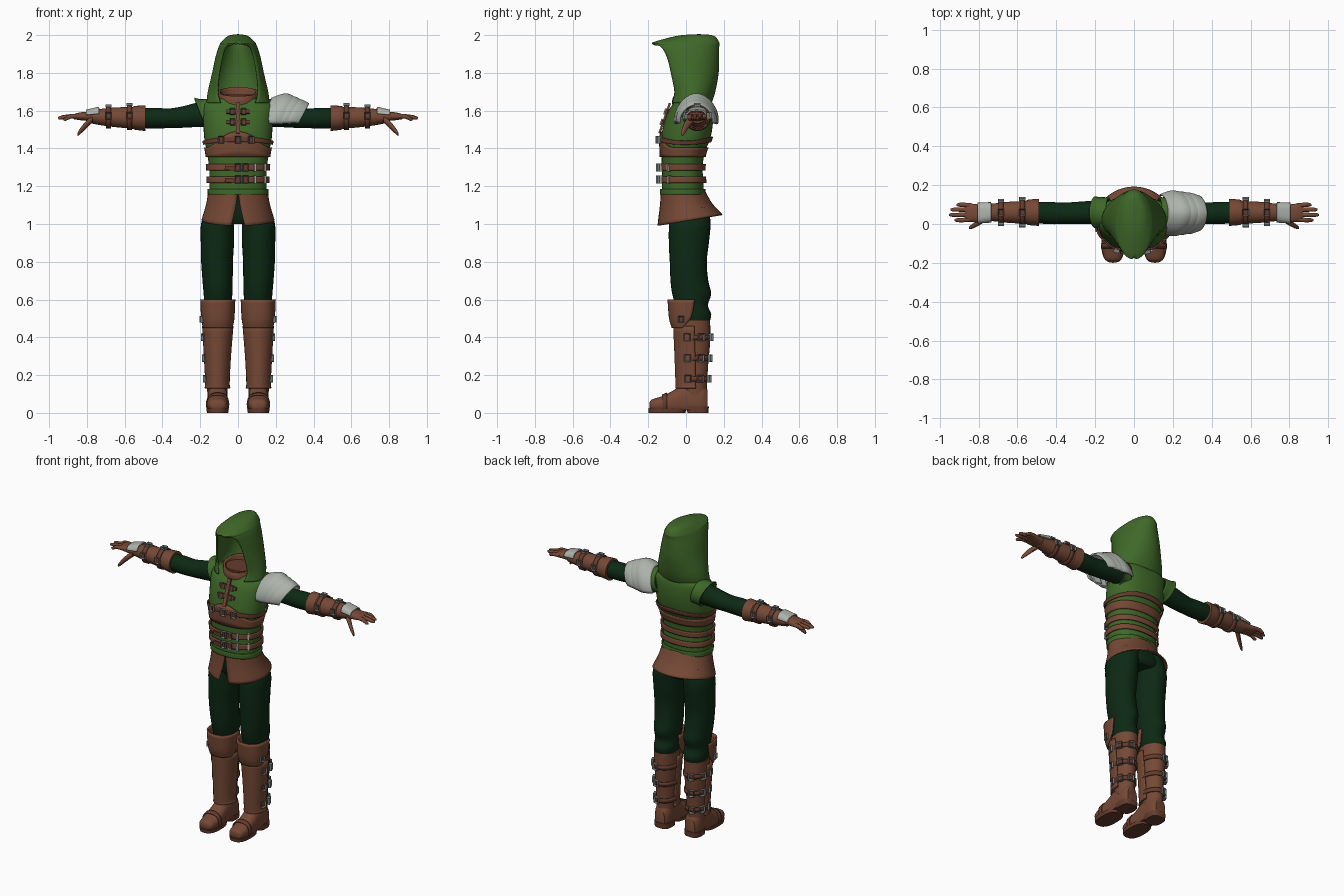
import bpy, bmesh, math
from mathutils import Vector, Matrix

cube = bpy.data.objects.get("Cube")
if cube:
    bpy.data.objects.remove(cube, do_unlink=True)


def material(name, rgb):
    m = bpy.data.materials.new(name)
    m.use_nodes = True
    m.diffuse_color = (*rgb, 1)
    bsdf = m.node_tree.nodes["Principled BSDF"]
    bsdf.inputs["Base Color"].default_value = (*rgb, 1)
    bsdf.inputs["Roughness"].default_value = 0.8
    return m


GREEN = material("moss green cloth", (0.05, 0.14, 0.022))
DARK = material("dark green cloth", (0.004, 0.022, 0.007))
BROWN = material("brown leather", (0.18, 0.066, 0.036))
STRAP = material("strap leather", (0.13, 0.045, 0.026))
METAL = material("buckle metal", (0.17, 0.2, 0.19))
PALE = material("pale steel", (0.42, 0.45, 0.41))
parts = []


def finish(name, bm, mats, mirror=False, thick=0):
    me = bpy.data.meshes.new(name)
    bm.to_mesh(me)
    bm.free()
    ob = bpy.data.objects.new(name, me)
    bpy.context.collection.objects.link(ob)
    for m in mats:
        me.materials.append(m)
    if thick:
        s = ob.modifiers.new("thickness", 'SOLIDIFY')
        s.thickness, s.offset = thick, 0
    if mirror:
        ob.modifiers.new("mirror", 'MIRROR').use_mirror_merge = False
    parts.append(ob)
    return ob


def smooth(rows, steps=4):
    """Catmull-Rom interpolation between section tuples."""
    rows = [tuple(r) + (0,) * (7 - len(r)) for r in rows]
    out = []
    for i in range(len(rows) - 1):
        a, b, c, d = rows[max(i - 1, 0)], rows[i], rows[i + 1], rows[min(i + 2, len(rows) - 1)]
        for k in range(steps):
            t = k / steps
            out.append(tuple(q + 0.5 * t * ((r - p) + t * ((2 * p - 5 * q + 4 * r - s) + t * (3 * (q - r) + s - p)))
                             for p, q, r, s in zip(a, b, c, d)))
    return out + [rows[-1]]


def oval(ru, rv, a, power):
    f = lambda c: math.copysign(abs(c) ** (2 / power), c)
    return max(ru, 0) * f(math.cos(a)), max(rv, 0) * f(math.sin(a))


def skin(bm, grid):
    vs = [[bm.verts.new(p) for p in row] for row in grid]
    for r0, r1 in zip(vs, vs[1:]):
        for j in range(len(r0) - 1):
            bm.faces.new((r0[j], r0[j + 1], r1[j + 1], r1[j]))
    bmesh.ops.remove_doubles(bm, verts=bm.verts, dist=1e-5)


def loft(name, rows, mat, axis='Z', n=28, power=2, thick=0, mirror=False, face=-90, steps=4, floor=None):
    """Sections: along, centre u, centre v, radius u, radius v, gap angle, tilt."""
    grid = []
    for t, u, v, ru, rv, gap, tilt in smooth(rows, steps):
        gap, row = max(gap, 0), []
        for j in range(n + 1):
            a = math.radians(face) + gap + (2 * math.pi - 2 * gap) * j / n
            du, dv = oval(ru, rv, a, power)
            w = t + tilt * dv
            p = {'Z': (u + du, v + dv, w), 'X': (w, u + du, v + dv), 'Y': (u + du, w, v + dv)}[axis]
            row.append(p if floor is None else (p[0], p[1], max(p[2], floor)))
        grid.append(row)
    bm = bmesh.new()
    skin(bm, grid)
    if not thick:
        bmesh.ops.holes_fill(bm, edges=[e for e in bm.edges if e.is_boundary], sides=0)
        bmesh.ops.recalc_face_normals(bm, faces=bm.faces)
    return finish(name, bm, [mat], mirror, thick)


def plate(name, loc, normal, size, mats, mirror=False, spin=0):
    """Small slab facing a direction; with two materials it becomes a framed buckle."""
    bm = bmesh.new()
    bmesh.ops.create_cube(bm, size=1, matrix=Matrix.Diagonal((*size, 1)))
    if len(mats) > 1:
        top = max(bm.faces, key=lambda f: f.calc_center_median().z)
        bmesh.ops.inset_region(bm, faces=[top], thickness=min(size[:2]) * 0.25)
        top.material_index = 1
        bmesh.ops.translate(bm, verts=top.verts, vec=(0, 0, -size[2] * 0.6))
    rot = Vector(normal).to_track_quat('Z', 'Y').to_matrix().to_4x4()
    bm.transform(Matrix.Translation(loc) @ rot @ Matrix.Rotation(spin, 4, 'Z'))
    return finish(name, bm, mats, mirror)


# Tunic body
TORSO = [(1.15, 0, -.018, .15, .11), (1.22, 0, -.018, .152, .11), (1.3, 0, -.02, .153, .108),
         (1.38, 0, -.015, .165, .115), (1.45, 0, -.002, .178, .13), (1.53, 0, .012, .184, .13),
         (1.6, 0, .025, .188, .118), (1.64, 0, .035, .178, .1), (1.665, 0, .035, .12, .085), (1.675, 0, .035, .08, .06)]
POWER = 2.3
loft("tunic_body", TORSO, GREEN, n=40, power=POWER)
FINE = smooth(TORSO, 8)


def torso_at(z):
    for a, b in zip(FINE, FINE[1:]):
        if a[0] <= z <= b[0]:
            k = (z - a[0]) / (b[0] - a[0])
            return [p + (q - p) * k for p, q in zip(a, b)]
    return FINE[-1]


def front_y(z, x=0):
    s = torso_at(z)
    return s[2] - s[4] * (1 - abs(x / s[3]) ** POWER) ** (1 / POWER)


def band(name, low, top, mat, grow, n=48):
    """Leather band hugging the tunic; top and bottom are functions of the angle."""
    grid = []
    for i in range(5):
        row = []
        for j in range(n + 1):
            a = 2 * math.pi * j / n
            z = low(a) + (top(a) - low(a)) * i / 4
            s = torso_at(z)
            x, y = oval(s[3] + grow, s[4] + grow, a, POWER)
            row.append((x, s[2] + y, z))
        grid.append(row)
    bm = bmesh.new()
    skin(bm, grid)
    finish(name, bm, [mat], thick=.008)


peak = lambda a: 1.405 + .085 * max(0, -math.sin(a)) ** 5
band("chest_wrap", lambda a: 1.355, peak, BROWN, .006)
band("chest_belt", lambda a: 1.42 + .015 * math.sin(a) ** 2, lambda a: 1.44 + .022 * math.sin(a) ** 2, STRAP, .008)
band("tunic_hem", lambda a: 1.155, lambda a: 1.185, GREEN, .006)
for z in (1.235, 1.3):
    band("waist_belt", lambda a: z - .017, lambda a: z + .017, BROWN, .012)
    for x, m in ((.0, [METAL, STRAP]), (.04, [METAL, STRAP]), (.09, [PALE]), (.14, [PALE])):
        y = front_y(z, x) - .02
        plate("belt_buckle", (x, y, z), (x * 4, -1, 0), (.03 if len(m) > 1 else .012, .042, .02), m)
    plate("belt_tail", (-.04, front_y(z, .04) - .022, z - .005), (0, -1, 0), (.06, .022, .01), [STRAP], spin=-.1)

# Front lacing with straps and buckles
tilt = (0, -1, .35)
plate("front_placket", (0, front_y(1.56) - .004, 1.56), tilt, (.022, .17, .012), [BROWN])
for z in (1.54, 1.595):
    plate("chest_strap", (0, front_y(z) - .008, z), tilt, (.12, .02, .012), [STRAP])
    for x in (-.03, .03):
        plate("chest_buckle", (x, front_y(z, x) - .014, z), tilt, (.026, .034, .014), [METAL, STRAP])
for x in (-.09, 0, .07):
    plate("chest_belt_buckle", (x, front_y(1.445, x) - .02, 1.445), (x * 3, -1, 0), (.03, .04, .018), [METAL, STRAP])

# Split skirt
loft("leather_skirt", [(1.02, 0, .02, .19, .17, .19, .17), (1.1, 0, .0, .166, .135, .07, .06),
                       (1.175, 0, -.016, .153, .113, .005)], BROWN, n=40, thick=.008)
loft("hips", [(1.0, 0, .02, .11, .09), (1.04, 0, .02, .165, .108), (1.16, 0, -.01, .14, .1)], DARK, power=2.3)

# Hood, open at the face
loft("hood", [(1.64, 0, .02, .162, .11, .6), (1.7, 0, .03, .155, .12, .75), (1.8, 0, .02, .132, .148, .85),
              (1.88, 0, .01, .115, .16, .83), (1.93, 0, .0, .1, .17, .75), (1.947, 0, 0, .093, .172, .5),
              (1.958, 0, 0, .087, .172, 0), (1.985, 0, .04, .06, .115), (1.996, 0, .06, .035, .07),
              (2.0, 0, .07, 0, 0)], GREEN, n=40, thick=.01)
loft("neck_collar", [(1.62, 0, .025, .1, .09), (1.66, 0, .02, .098, .088, 0, .1), (1.7, 0, .025, .1, .085, 0, .3)],
     BROWN, thick=.012)
loft("collar_lining", [(1.66, 0, .025, .09, .08), (1.685, 0, .025, .09, .08)], STRAP)

# Sleeves and shoulder openings
loft("shoulder_cap", [(.13, .055, 1.585, .078, .075, 0, .2), (.175, .06, 1.585, .075, .072, 0, .3),
                      (.2, .06, 1.585, .078, .08, 0, .38)], GREEN, 'X', thick=.008, mirror=True)
loft("sleeve", [(.1, .06, 1.58, .062, .07), (.2, .06, 1.58, .06, .066), (.28, .058, 1.568, .057, .058),
                (.36, .055, 1.56, .055, .052), (.43, .056, 1.56, .057, .054), (.53, .06, 1.56, .054, .052)],
     DARK, 'X', mirror=True)

# Bracers
loft("bracer", [(.49, .06, 1.56, .07, .068), (.545, .06, 1.562, .065, .063), (.56, .06, 1.562, .059, .058),
                (.65, .06, 1.565, .054, .052), (.72, .06, 1.566, .046, .044), (.785, .06, 1.568, .044, .034)],
     BROWN, 'X', mirror=True)
for x, r in ((.575, .063), (.685, .054)):
    loft("bracer_strap", [(x - .013, .06, 1.564, r, r), (x + .013, .06, 1.564, r, r)], STRAP, 'X',
         thick=.008, mirror=True, steps=1)
    for n in ((0, 0, 1), (0, -1, .15), (0, 1, .15)):
        d = Vector(n).normalized() * (r + .006)
        plate("bracer_buckle", Vector((x, .06, 1.564)) + d, n, (.032, .036, .016), [METAL, STRAP], True)

# Gloves
loft("palm", [(.76, .06, 1.568, .04, .028), (.8, .055, 1.57, .046, .024), (.84, .058, 1.57, .047, .02),
              (.87, .06, 1.568, .044, .013)], BROWN, 'X', power=2.4, mirror=True)
for y, tip, z in ((.02, .925, 1.555), (.047, .952, 1.562), (.074, .945, 1.565), (.099, .915, 1.562)):
    loft("finger", [(.84, y * .9 + .006, 1.57, .013, .013), (.885, y, 1.57, .012, .012),
                    (tip - .012, y, z, .01, .01), (tip, y, z, .004, .004)], BROWN, 'X', n=10, mirror=True, steps=2)
loft("thumb", [(.77, .03, 1.555, .02, .018), (.8, .008, 1.53, .017, .02), (.825, -.008, 1.503, .013, .018),
               (.845, -.018, 1.48, .009, .012), (.85, -.02, 1.473, .004, .005)], BROWN, 'X', n=12, mirror=True, steps=2)
loft("hand_guard", [(.735, .06, 1.567, .049, .05, 1.75), (.77, .058, 1.567, .05, .042, 1.75),
                    (.805, .056, 1.567, .05, .034, 1.75)], PALE, 'X', power=3, thick=.008, mirror=True)

# Layered shoulder guard on the left side only
for k in range(3):
    x = .14 + .042 * k
    loft("shoulder_guard_plate", [(x, .055, 1.555, .095, .108 - .008 * k, 1.35, .35),
                                  (x + .055, .055, 1.555, .113 - .005 * k, .132 - .015 * k, 1.35, .45),
                                  (x + .105, .055, 1.55, .104 - .008 * k, .112 - .014 * k, 1.35, .55)],
         PALE, 'X', n=24, power=1.8, thick=.01)

# Trousers
loft("trouser_leg", [(1.09, .085, .02, .08, .1), (1.0, .108, .02, .088, .11), (.9, .109, .015, .088, .106),
                     (.8, .111, .012, .084, .098), (.7, .108, .018, .08, .1), (.63, .106, .03, .076, .103),
                     (.57, .106, .03, .072, .086), (.52, .106, .042, .072, .092), (.47, .108, .045, .062, .075)],
     DARK, mirror=True)

# Boots
loft("boot_shaft", [(.09, .109, .05, .052, .06), (.15, .109, .04, .056, .072), (.25, .109, .037, .06, .08),
                    (.38, .108, .04, .068, .088), (.49, .107, .04, .073, .088)], BROWN, mirror=True)
loft("shin_guard", [(.13, .109, .035, .065, .086, 1.35), (.16, .109, .032, .06, .083, 1.35),
                    (.3, .109, .03, .067, .086, 1.35), (.46, .107, .025, .078, .088, 1.35)],
     BROWN, face=90, thick=.01, mirror=True)
loft("knee_guard", [(.45, .107, .015, .075, .085, 1.9), (.5, .107, .015, .083, .1, 1.5),
                    (.6, .107, .015, .088, .108, 1.35)], BROWN, face=90, power=2.4, thick=.01, mirror=True)
plate("knee_buckle", (.193, -.025, .495), (1, -.2, 0), (.03, .035, .016), [METAL, STRAP], True)
for z, r in ((.18, .062), (.29, .067), (.4, .073)):
    loft("boot_strap", [(z - .013, .109, .04, r, r + .018), (z + .013, .109, .04, r, r + .018)], STRAP,
         thick=.008, mirror=True, steps=1)
    for deg in (-20, 25, 75):
        c, s = math.cos(math.radians(deg)), math.sin(math.radians(deg))
        plate("boot_buckle", (.109 + (r + .005) * c, .04 + (r + .023) * s, z), (c, s, 0),
              (.036, .04, .018), [METAL, STRAP], True)

# Feet
loft("foot", [(-.192, .108, .04, .025, .018), (-.178, .108, .042, .045, .03), (-.12, .108, .045, .056, .046),
              (-.06, .108, .055, .054, .068), (-.01, .108, .07, .052, .085), (.08, .108, .07, .052, .085),
              (.115, .109, .06, .035, .06)], BROWN, 'Y', power=2.4, mirror=True, floor=.015)
loft("toe_band", [(-.125, .108, .045, .059, .05), (-.1, .108, .047, .058, .058)], STRAP, 'Y', power=2.4,
     thick=.006, mirror=True, steps=1, floor=.02)
loft("sole", [(.0, .108, -.1, .056, .098), (.022, .108, -.1, .06, .1)], STRAP, power=2.6, mirror=True, steps=1)
loft("heel", [(0, .108, .063, .052, .056), (.035, .108, .063, .055, .058)], STRAP, power=3, mirror=True, steps=1)

# Smooth shading with sharp edges kept
bpy.ops.object.select_all(action='DESELECT')
for ob in parts:
    ob.select_set(True)
bpy.context.view_layer.objects.active = parts[0]
bpy.ops.object.shade_smooth_by_angle(angle=math.radians(40))
